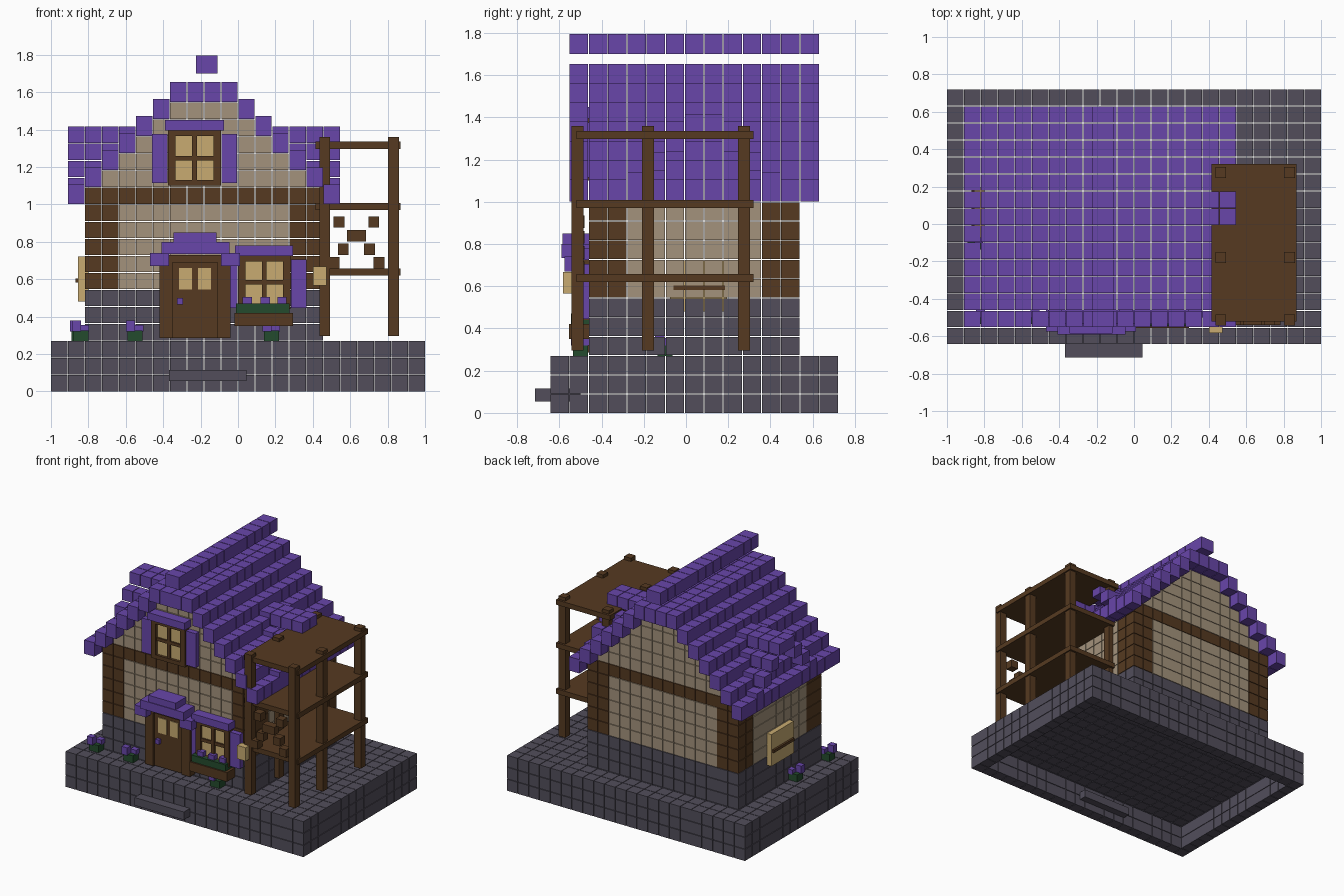
import bpy, bmesh
from mathutils import Matrix, Vector

if "Cube" in bpy.data.objects:
    bpy.data.objects.remove(bpy.data.objects["Cube"])

GAP = 0.004
P = (2 + GAP) / 22            # block pitch
ORIGIN = Vector((-1, -0.642, 0))


def material(name, *rgb):
    m = bpy.data.materials.new(name)
    m.use_nodes = True
    m.diffuse_color = (*rgb, 1)
    m.node_tree.nodes["Principled BSDF"].inputs["Base Color"].default_value = (*rgb, 1)
    return m


STONE = material("dark stone", .084, .076, .105)
TAN = material("tan plaster", .37, .29, .2)
WOOD = material("brown wood", .092, .042, .015)
PURPLE = material("purple", .138, .061, .4)
GLOW = material("pale yellow", .58, .41, .165)
GREEN = material("leaf green", .017, .07, .026)


def build(name, mat, boxes):
    """Make one object from a list of (x0, x1, y0, y1, z0, z1) boxes."""
    bm = bmesh.new()
    for x0, x1, y0, y1, z0, z1 in boxes:
        mid = Vector((x0 + x1, y0 + y1, z0 + z1)) / 2
        size = Matrix.Diagonal((x1 - x0, y1 - y0, z1 - z0, 1))
        bmesh.ops.create_cube(bm, size=1, matrix=Matrix.Translation(mid) @ size)
    mesh = bpy.data.meshes.new(name)
    bm.to_mesh(mesh)
    bm.free()
    mesh.materials.append(mat)
    ob = bpy.data.objects.new(name, mesh)
    bpy.context.collection.objects.link(ob)
    return ob


def block(i, j, k, height=P - GAP):
    """Box of one grid cell, k may be fractional."""
    x, y, z = ORIGIN + Vector((i, j, k)) * P
    s = P - GAP
    return (x, x + s, y, y + s, z, z + height)


# Foundation: full top course on a hollow ring
build("foundation", STONE, [
    block(i, j, k) for i in range(22) for j in range(15) for k in range(3)
    if k == 2 or i in (0, 21) or j in (0, 14)])
build("front_step", STONE, [(-.37, .045, -.715, -.5, .055, .115)])

# Walls
ring = [(i, j) for i in range(2, 16) for j in range(2, 13)
        if i in (2, 15) or j in (2, 12)]


def corner(i, j):
    return i in (2, 3, 14, 15) and j in (2, 3, 11, 12)


build("stone_walls", STONE, [block(i, j, k) for i, j in ring for k in range(3, 6)])
build("plaster_walls", TAN, [block(i, j, k) for i, j in ring
                             for k in range(6, 11) if not corner(i, j)])
build("corner_timbers", WOOD, [block(i, j, k) for i, j in ring
                               for k in range(6, 11) if corner(i, j)])
build("gable_beams", WOOD, [block(i, j, 11) for i in range(2, 16) for j in (2, 12)])
build("gables", TAN, [block(i, j, k) for k in range(12, 17)
                      for i in range(k - 9, 27 - k) for j in (2, 12)])

# Stepped roof with a raised ridge
roof = []
for n in range(7):
    columns = range(7, 11) if n == 6 else (1 + n, 16 - n)
    roof += [block(i, j, 11 + n, .105) for i in columns for j in range(1, 14)]
build("roof", PURPLE, roof)
ridge = []
for j in range(1, 14):
    b = block(0, j, 0)
    ridge.append((-.225, -.11, b[2], b[3], 1.7, 1.795))
build("roof_ridge", PURPLE, ridge)

# Stepped side dormers, mirrored left and right
dormers = []
for m in range(4):
    for i in range(1, 5 - m):
        for j in (7 - m, 8 + m):
            dormers += [block(i, j, 14.58 - m), block(17 - i, j, 14.58 - m)]
build("dormers", PURPLE, dormers)


def window(name, x0, x1, z0, z1, shutter_z):
    """Four-pane window with header and shutters."""
    cx, cz, t = (x0 + x1) / 2, (z0 + z1) / 2, .04
    back, front = -.46, -.51
    build(name + "_glass", GLOW, [(x0 + .01, x1 - .01, -.49, back, z0 + .01, z1 - .01)])
    build(name + "_frame", WOOD, [
        (x0, x0 + t, front, back, z0, z1), (x1 - t, x1, front, back, z0, z1),
        (x0 + t, x1 - t, front, back, z0, z0 + .03),
        (x0 + t, x1 - t, front, back, z1 - .03, z1),
        (cx - .013, cx + .013, front + .005, back, z0 + .03, z1 - .03),
        (x0 + t, x1 - t, front + .008, back, cz - .012, cz + .012)])
    build(name + "_header", PURPLE, [(x0 - .015, x1 + .015, -.535, back, z1, z1 + .055)])
    build(name + "_shutters", PURPLE, [
        (x0 - .085, x0 - .003, -.5, back, *shutter_z),
        (x1 + .003, x1 + .085, -.5, back, *shutter_z)])


window("upper_window", -.375, -.09, 1.1, 1.395, (1.115, 1.375))
window("lower_window", 0, .28, .44, .725, (.445, .705))

# Flower box
build("planter", WOOD, [(-.02, .295, -.555, -.46, .35, .42)])
build("planter_leaves", GREEN, [(-.01, .275, -.545, -.46, .42, .47)])
build("planter_flowers", PURPLE, [(x - .025, x + .025, -.53, -.48, .465, .505)
                                  for x in (.05, .145, .235)])

# Door with canopy
build("door_frame", WOOD, [(-.42, -.35, -.52, -.46, .285, .73),
                           (-.11, -.04, -.52, -.46, .285, .73),
                           (-.35, -.11, -.52, -.46, .69, .73)])
build("door", WOOD, [(-.35, -.11, -.505, -.46, .285, .69)])
build("door_panes", GLOW, [(x, x + .07, -.511, -.5, .545, .66) for x in (-.315, -.215)])
build("door_knob", PURPLE, [(-.327, -.295, -.53, -.5, .465, .5)])
build("door_canopy", PURPLE, [(-.41, -.045, -.59, -.46, .735, .8),
                              (-.345, -.115, -.585, -.46, .8, .85),
                              (-.47, -.37, -.575, -.46, .67, .74),
                              (-.09, .01, -.575, -.46, .67, .74)])

# Lantern and side windows
build("lantern", GLOW, [(.4, .472, -.582, -.53, .565, .667)])
build("left_window", GLOW, [(-.855, -.8, -.075, .195, .48, .722)])
build("side_window_bars", WOOD, [(-.87, -.85, -.06, .185, .582, .603),
                                 (.44, .46, -.06, .185, .582, .603)])

# Open timber balcony tower
build("tower_posts", WOOD, [(x, x + .057, y, y + .057, .295, 1.36)
                            for x in (.435, .803) for y in (-.542, -.208, .247)])
build("tower_decks", WOOD, [(.415, .87, -.52, .32, z, z + .038)
                            for z in (.62, .97, 1.297)])

# Crossed lattice blocks between the front posts
lattice = []
for n, spread in enumerate((.093, .022, .07, .12)):
    z = .905 - n * .0725
    lattice += [(x - .029, x + .029, -.54, -.482, z - .03, z + .03)
                for x in (.633 - spread, .633 + spread)]
build("tower_lattice", WOOD, lattice)

# Small flowering plants round the house
spots = [(-.84, -.5), (-.85, -.1), (-.55, -.5), (.18, -.5)]
build("plant_leaves", GREEN, [(x - .04, x + .04, y - .035, y + .035, .27, .325)
                              for x, y in spots])
build("plant_flowers", PURPLE, [
    (x + d - .024, x + d + .024, y + d - .022, y + d + .022, .32, .345 + abs(d - .01))
    for x, y in spots for d in (-.024, .02)])
